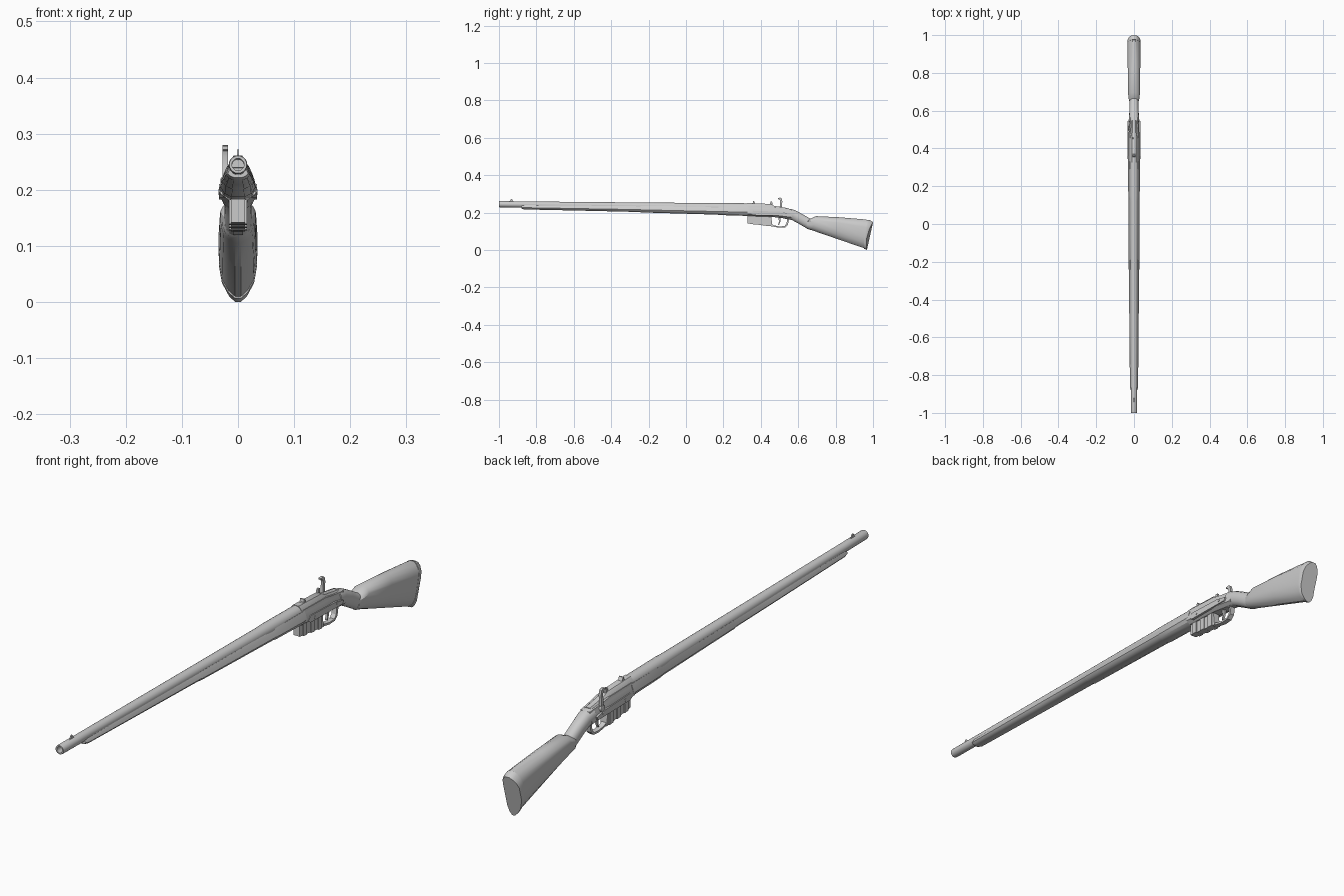
import bpy, bmesh, math
from mathutils import Vector


def finish(name, bm, angle=30):
    bmesh.ops.recalc_face_normals(bm, faces=bm.faces)
    me = bpy.data.meshes.new(name)
    bm.to_mesh(me)
    bm.free()
    ob = bpy.data.objects.new(name, me)
    bpy.context.collection.objects.link(ob)
    bpy.ops.object.select_all(action='DESELECT')
    ob.select_set(True)
    bpy.context.view_layer.objects.active = ob
    bpy.ops.object.shade_smooth_by_angle(angle=math.radians(angle))
    return ob


def bridge(bm, rings):
    for a, b in zip(rings, rings[1:]):
        n = len(a)
        for i in range(n):
            bm.faces.new((a[i], a[(i + 1) % n], b[(i + 1) % n], b[i]))


def loft(name, profile, sections, angle=30):
    """profile: (t from top to bottom, width factor);
    section: top y, top z, bottom y, bottom z, half width, forward hollow."""
    bm = bmesh.new()
    rings = []
    for yt, zt, yb, zb, hw, hollow in sections:
        pts = []
        for t, w in profile:
            y = yt + (yb - yt) * t - hollow * math.sin(math.pi * t)
            pts.append((w * hw, y, zt + (zb - zt) * t))
        pts += [(-x, y, z) for x, y, z in reversed(pts)]
        rings.append([bm.verts.new(p) for p in pts])
    bridge(bm, rings)
    bm.faces.new(rings[0])
    bm.faces.new(rings[-1])
    return finish(name, bm, angle)


def slab(name, pts, x0, x1):
    """Side outline in y, z pushed from x0 to x1."""
    bm = bmesh.new()
    rings = [[bm.verts.new((x, y, z)) for y, z in pts] for x in (x0, x1)]
    bridge(bm, rings)
    bm.faces.new(rings[0])
    bm.faces.new(rings[1])
    return finish(name, bm)


def turned(name, start, end, profile, sides=20):
    """Revolve (distance, radius) about the line start-end, closed loop of rings."""
    bm = bmesh.new()
    a, b = Vector(start), Vector(end)
    axis = (b - a).normalized()
    side = Vector((1, 0, 0)) if abs(axis.x) < 0.9 else Vector((0, 0, 1))
    up = axis.cross(side).normalized()
    side = up.cross(axis)
    rings = []
    for d, r in profile:
        rings.append([bm.verts.new(a + axis * d
                      + side * (r * math.cos(k * math.tau / sides))
                      + up * (r * math.sin(k * math.tau / sides)))
                      for k in range(sides)])
    bridge(bm, rings)
    bm.faces.new(rings[0])
    bm.faces.new(rings[-1])
    return finish(name, bm)


def plain(y, zt, zb, hw):
    return (y, zt, y, zb, hw, 0)


# Hollow tapered barrel
turned("barrel", (0, -1, 0.245), (0, 0.34, 0.226),
       [(0.15, 0.0108), (0.0, 0.0108), (0.0, 0.0155), (0.004, 0.0165),
        (0.12, 0.0165), (0.7, 0.0195), (1.12, 0.022), (1.15, 0.0235), (1.34, 0.0235)])

# Fore stock with two shallow steps
FORE = [(0, 0.72), (0.28, 0.88), (0.6, 1), (0.85, 0.78), (1, 0.38)]
loft("fore_stock", FORE, [
    plain(-0.88, 0.239, 0.222, 0.018), plain(-0.865, 0.241, 0.217, 0.0215),
    plain(-0.5, 0.237, 0.209, 0.025), plain(-0.245, 0.235, 0.203, 0.0265),
    plain(-0.24, 0.236, 0.201, 0.028), plain(0.17, 0.231, 0.189, 0.030),
    plain(0.175, 0.233, 0.187, 0.0315), plain(0.34, 0.233, 0.182, 0.033)])

# Receiver, breech top and side plates
loft("receiver", [(0, 0.68), (0.2, 0.75), (0.6, 1), (0.8, 0.95), (1, 0.5)], [
    plain(0.33, 0.236, 0.182, 0.033), plain(0.46, 0.233, 0.177, 0.033),
    plain(0.5, 0.225, 0.172, 0.031), plain(0.565, 0.217, 0.164, 0.027)])
loft("breech_cover", [(0, 0.45), (0.25, 0.85), (0.55, 1), (1, 1)], [
    plain(0.325, 0.251, 0.21, 0.0235), plain(0.455, 0.246, 0.205, 0.0225),
    plain(0.472, 0.236, 0.2, 0.021), plain(0.55, 0.223, 0.195, 0.018)])
for side, s in (("left", -1), ("right", 1)):
    slab(side + "_side_plate", [(0.345, 0.195), (0.36, 0.21), (0.5, 0.205),
         (0.545, 0.195), (0.54, 0.183), (0.36, 0.186)], s * 0.02, s * 0.0335)
    for k, y in enumerate((0.385, 0.51)):
        turned(f"{side}_screw_{k}", (s * 0.025, y, 0.196), (s * 0.036, y, 0.196),
               [(0, 0.005), (0.0095, 0.005), (0.01, 0.004)], 10)

# Wrist
WRIST = [(0, 0.3), (0.08, 0.66), (0.25, 0.92), (0.5, 1), (0.75, 0.9), (0.93, 0.6), (1, 0.25)]
loft("wrist", WRIST, [
    (0.545, 0.222, 0.53, 0.166, 0.028, 0), (0.58, 0.214, 0.565, 0.161, 0.026, 0),
    (0.62, 0.193, 0.60, 0.142, 0.024, 0), (0.665, 0.167, 0.64, 0.119, 0.024, 0),
    (0.70, 0.158, 0.68, 0.108, 0.024, 0)])

# Butt stock with comb and hollowed end
BUTT = [(0, 0.22), (0.05, 0.55), (0.14, 0.86), (0.26, 1), (0.6, 0.97), (0.8, 0.82), (0.93, 0.5), (1, 0.16)]
loft("butt_stock", BUTT, [
    (0.652, 0.163, 0.642, 0.119, 0.024, 0), (0.668, 0.169, 0.65, 0.112, 0.028, 0),
    (0.695, 0.181, 0.675, 0.105, 0.0315, 0), (0.82, 0.175, 0.80, 0.062, 0.033, 0),
    (0.95, 0.164, 0.925, 0.019, 0.034, 0.006), (0.977, 0.160, 0.952, 0.010, 0.034, 0.009)])
loft("butt_plate", BUTT, [
    (0.976, 0.162, 0.952, 0.007, 0.035, 0.009), (0.988, 0.157, 0.962, 0.003, 0.035, 0.013),
    (1.0, 0.148, 0.967, 0.0, 0.032, 0.016)], 40)

# Box magazine with upright ribs
slab("magazine", [(0.328, 0.195), (0.455, 0.19), (0.462, 0.126), (0.328, 0.142)], -0.0125, 0.0125)
for k in range(3):
    y = 0.345 + k * 0.042
    z = 0.139 - k * 0.005
    slab(f"magazine_rib_{k}", [(y, 0.185), (y + 0.02, 0.185), (y + 0.02, z - 0.002), (y, z)],
         -0.016, 0.016)

# Trigger guard and trigger
outer = [(0.45, 0.136), (0.46, 0.126), (0.50, 0.119), (0.53, 0.121), (0.545, 0.135), (0.552, 0.172)]
inner = [(0.542, 0.172), (0.537, 0.14), (0.527, 0.128), (0.50, 0.126), (0.468, 0.132), (0.455, 0.142)]
slab("trigger_guard", outer + inner, -0.009, 0.009)
slab("trigger", [(0.493, 0.178), (0.507, 0.178), (0.505, 0.152), (0.497, 0.134),
                 (0.493, 0.135), (0.497, 0.153)], -0.004, 0.004)

# Side hammer with curved spur and pivot
slab("hammer", [(0.498, 0.205), (0.516, 0.205), (0.513, 0.235), (0.515, 0.26), (0.511, 0.276),
                (0.503, 0.280), (0.491, 0.278), (0.491, 0.272), (0.501, 0.269), (0.504, 0.26),
                (0.502, 0.24)], -0.0275, -0.018)
turned("hammer_pivot", (-0.012, 0.507, 0.21), (-0.031, 0.507, 0.21),
       [(0, 0.012), (0.018, 0.012), (0.019, 0.010)], 14)

# Sights
slab("front_sight", [(-0.95, 0.258), (-0.92, 0.258), (-0.926, 0.264), (-0.93, 0.272),
                     (-0.936, 0.272), (-0.94, 0.264)], -0.002, 0.002)
slab("rear_sight", [(0.345, 0.245), (0.372, 0.245), (0.368, 0.252), (0.364, 0.261),
                    (0.359, 0.261), (0.357, 0.252)], -0.008, 0.008)
slab("breech_post", [(0.447, 0.225), (0.462, 0.225), (0.461, 0.26), (0.452, 0.26)], -0.009, -0.002)
